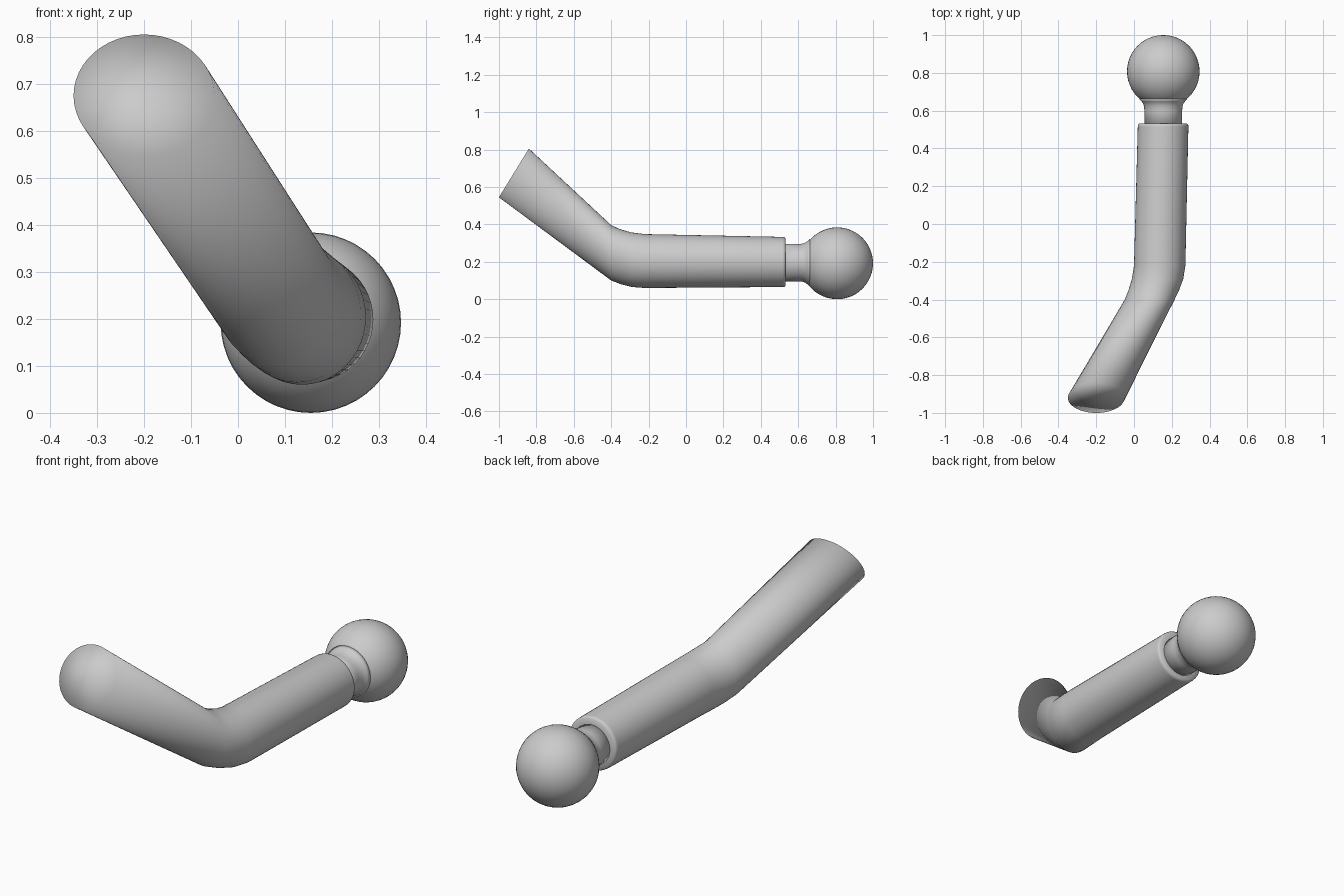
import bpy, bmesh
from math import sin, cos, pi
from mathutils import Vector

if "Cube" in bpy.data.objects:
    bpy.data.objects.remove(bpy.data.objects["Cube"])

SEGS = 48


def loft(name, rings, smooth_all=True):
    """Skin rings given as (centre, x radius, radius along 'up', up vector); close both ends."""
    bm = bmesh.new()
    loops = []
    for centre, rx, ru, up in rings:
        c, u = Vector(centre), Vector(up).normalized()
        loops.append([bm.verts.new(c + Vector((rx * cos(a), 0, 0)) + u * (ru * sin(a)))
                      for a in (2 * pi * i / SEGS for i in range(SEGS))])
    for a, b in zip(loops, loops[1:]):
        for i in range(SEGS):
            j = (i + 1) % SEGS
            bm.faces.new((a[i], a[j], b[j], b[i]))
    for loop, ring in ((loops[0], rings[0]), (loops[-1], rings[-1])):
        mid = bm.verts.new(ring[0])
        for i in range(SEGS):
            bm.faces.new((loop[i], loop[(i + 1) % SEGS], mid))
    bmesh.ops.recalc_face_normals(bm, faces=bm.faces)
    for f in bm.faces:
        f.smooth = smooth_all
    mesh = bpy.data.meshes.new(name)
    bm.to_mesh(mesh)
    bm.free()
    obj = bpy.data.objects.new(name, mesh)
    bpy.context.collection.objects.link(obj)
    return obj


Z = (0, 0, 1)

# Bent tube: slanted upper end, soft elbow, straight section, rounded rim
loft("bent_arm", [
    ((-0.20, -0.92, 0.675), 0.15, 0.153, (0, 0.16, 0.26)),
    ((0.083, -0.40, 0.248), 0.132, 0.148, Z),
    ((0.105, -0.35, 0.227), 0.134, 0.148, (0, -0.03, 1)),
    ((0.125, -0.29, 0.211), 0.136, 0.146, (0, -0.02, 1)),
    ((0.136, -0.22, 0.204), 0.136, 0.144, Z),
    ((0.154, 0.515, 0.199), 0.134, 0.134, Z),
    ((0.154, 0.525, 0.199), 0.133, 0.133, Z),
    ((0.154, 0.532, 0.199), 0.126, 0.126, Z),
    ((0.155, 0.532, 0.198), 0.090, 0.090, Z),
])

# Neck with a flare running into the ball
neck = [(0.50, 0.10), (0.60, 0.10), (0.625, 0.102), (0.64, 0.108), (0.65, 0.116), (0.662, 0.126)]
loft("neck", [((0.155, y, 0.195), r, r, Z) for y, r in neck])

# Ball joint
bpy.ops.mesh.primitive_uv_sphere_add(segments=48, ring_count=24, radius=0.192,
                                     location=(0.155, 0.808, 0.192), rotation=(pi / 2, 0, 0))
ball = bpy.context.object
ball.name = "ball"
bpy.ops.object.shade_smooth()
